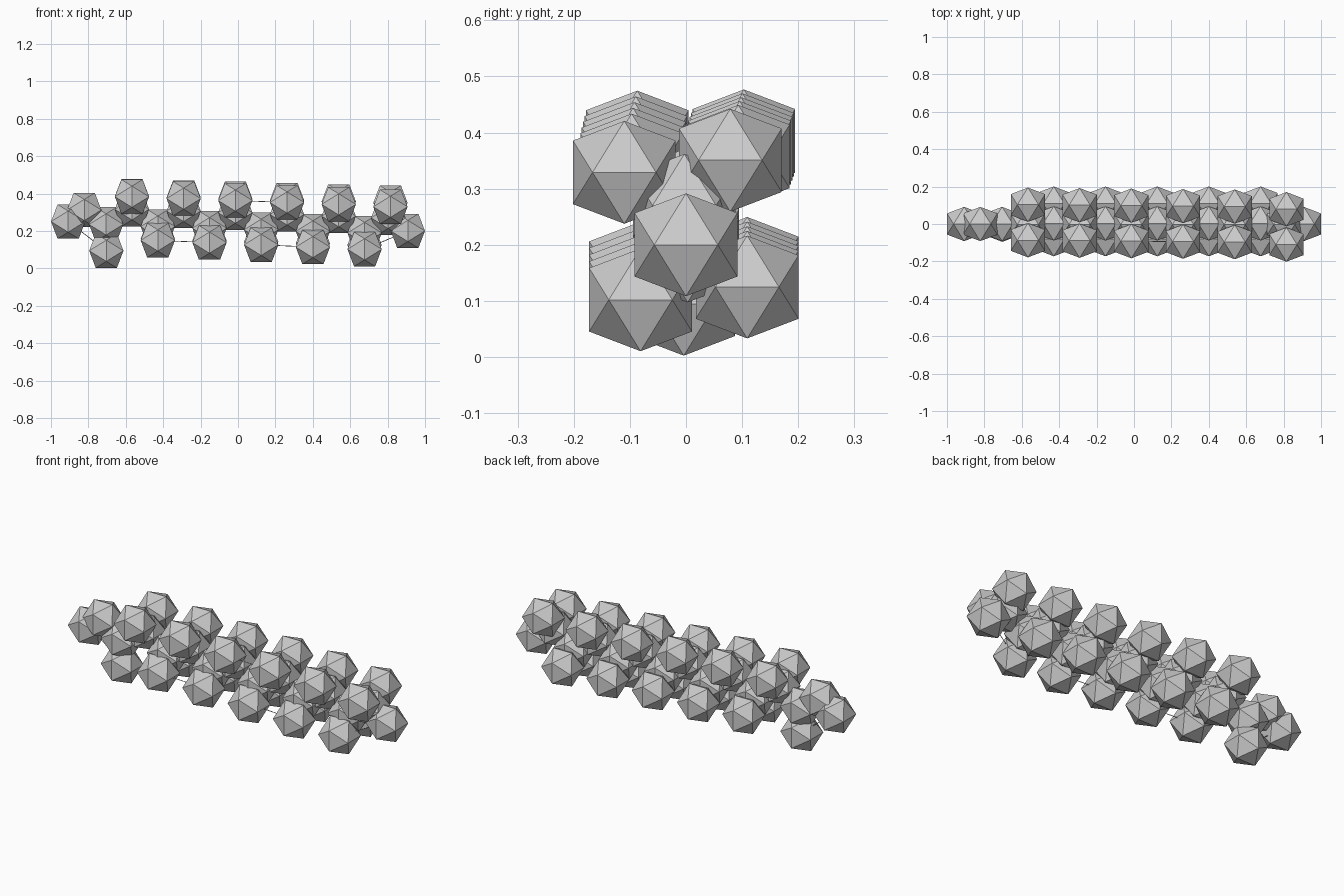
import bpy
from mathutils import Vector

if "Cube" in bpy.data.objects:
    bpy.data.objects.remove(bpy.data.objects["Cube"])

U = 0.0566            # half edge of the icosahedron
P = U * 1.618034      # golden-ratio half extent


def ico_mesh():
    # icosahedron as three golden rectangles
    v = []
    for a in (-1, 1):
        for b in (-1, 1):
            v += [Vector((0, a * P, b * U)), Vector((a * U, 0, b * P)), Vector((a * P, b * U, 0))]
    near = lambda i, j: abs((v[i] - v[j]).length - 2 * U) < 1e-4
    faces = []
    for i in range(12):
        for j in range(i + 1, 12):
            for k in range(j + 1, 12):
                if near(i, j) and near(j, k) and near(i, k):
                    n = (v[j] - v[i]).cross(v[k] - v[i])
                    faces.append((i, j, k) if n.dot(v[i]) > 0 else (i, k, j))
    me = bpy.data.meshes.new("atom_mesh")
    me.from_pydata(v, [], faces)
    return me


ATOM = ico_mesh()


def atom(name, *p):
    ob = bpy.data.objects.new(name, ATOM)
    ob.location = p
    bpy.context.collection.objects.link(ob)
    return Vector(p)


def bond(name, a, b, r=0.002):
    d = b - a
    bpy.ops.mesh.primitive_cylinder_add(vertices=4, radius=r, depth=d.length, location=(a + b) / 2)
    ob = bpy.context.object
    ob.name = name
    ob.rotation_euler = d.to_track_quat('Z', 'Y').to_euler()


# acid group at the left end
head = atom("acid_carbon", -0.705, 0, 0.235)
low_ox = atom("double_oxygen", -0.704, -0.004, 0.094)
top_ox = atom("hydroxyl_oxygen", -0.822, 0, 0.312)
acid_h = atom("acid_hydrogen", -0.908, 0, 0.25)
for a, b in ((head, low_ox), (head, top_ox), (top_ox, acid_h), (acid_h, low_ox)):
    bond("acid_bond", a, b)

# zigzag carbon chain with a hydrogen pair on every carbon
prev = head
uppers, lowers = [], []
for i in range(11):
    x = -0.567 + 0.1382 * i
    last = i == 10
    if i % 2 == 0:
        c = atom("chain_carbon", x - (0.012 if last else 0), -0.003, 0.297 - 0.033 * x)
        y0 = -0.11 if last else -0.092 - 0.009 * x
        y1 = 0.079 if last else 0.098 - 0.009 * x
        z0 = 0.329 if last else 0.362 - 0.037 * x
        front = atom("upper_hydrogen", x, y0, z0)
        back = atom("upper_hydrogen", x, y1, 0.371 - 0.025 * x)
        uppers.append(front)
    else:
        c = atom("chain_carbon", x, 0.003, 0.21 - 0.031 * x)
        front = atom("lower_hydrogen", x, -0.081, 0.131 - 0.043 * x)
        back = atom("lower_hydrogen", x, 0.109, 0.145 - 0.03 * x)
        lowers.append(front)
    for e in (prev, front, back):
        bond("chain_bond", c, e)
    prev = c

# end hydrogen on the right
tip = atom("end_hydrogen", 0.908, 0, 0.2)
bond("end_bond", prev, tip)

# thin connecting lines seen between outer hydrogens
bond("link_line", uppers[2], uppers[3])
bond("link_line", lowers[0], lowers[1])
bond("link_line", lowers[2], lowers[3])
bond("link_line", lowers[4], tip)
